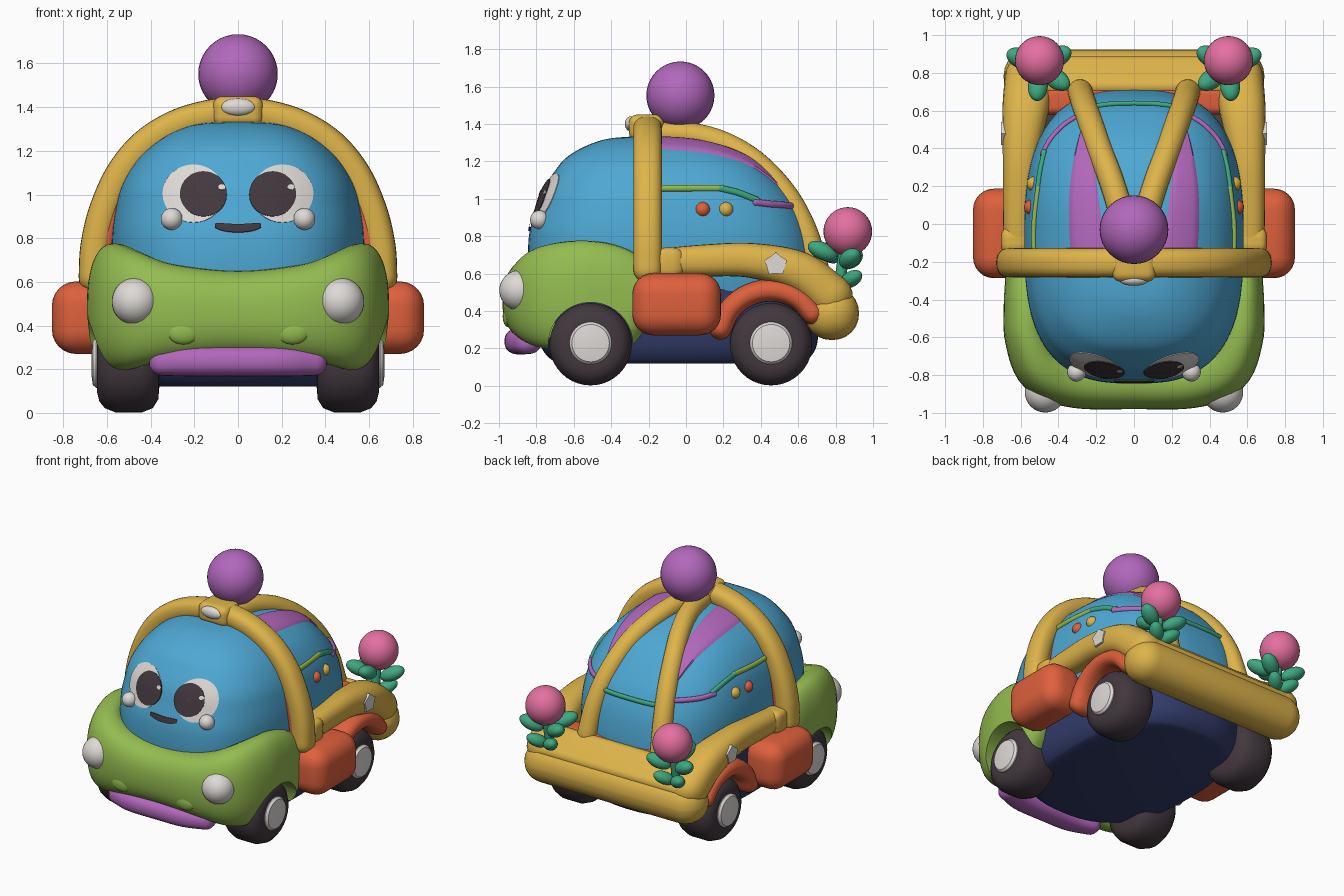
import bpy, bmesh
from math import sin, cos, pi, radians
from mathutils import Vector, Matrix
from mathutils.bvhtree import BVHTree

if "Cube" in bpy.data.objects:
    bpy.data.objects.remove(bpy.data.objects["Cube"])


def material(name, *rgb):
    col = [((c / 255 + 0.055) / 1.055) ** 2.4 for c in rgb] + [1]
    m = bpy.data.materials.new(name)
    m.use_nodes = True
    m.diffuse_color = col
    m.node_tree.nodes["Principled BSDF"].inputs["Base Color"].default_value = col
    return m


BLUE = material("sky blue", 78, 168, 212)
GREEN = material("leaf green", 148, 188, 80)
YELLOW = material("warm yellow", 222, 180, 74)
PURPLE = material("violet", 178, 104, 188)
ORANGE = material("coral orange", 222, 96, 60)
PINK = material("pink", 228, 112, 160)
TEAL = material("teal green", 62, 168, 128)
DARK = material("charcoal", 66, 56, 62)
WHITE = material("off white", 222, 218, 214)
NAVY = material("navy", 50, 60, 106)


def finish(name, bm, mat):
    bmesh.ops.recalc_face_normals(bm, faces=bm.faces)
    me = bpy.data.meshes.new(name)
    bm.to_mesh(me)
    bm.free()
    me.materials.append(mat)
    ob = bpy.data.objects.new(name, me)
    bpy.context.scene.collection.objects.link(ob)
    smooth(ob)
    return ob


def smooth(ob):
    bpy.ops.object.select_all(action="DESELECT")
    bpy.context.view_layer.objects.active = ob
    ob.select_set(True)
    bpy.ops.object.shade_smooth_by_angle(angle=radians(40))


def spline(pts, sub=6):
    """Catmull-Rom interpolation of tuples of any length."""
    v = [Vector(p) for p in pts]
    v = [2 * v[0] - v[1]] + v + [2 * v[-1] - v[-2]]
    out = []
    for a, b, c, d in zip(v, v[1:], v[2:], v[3:]):
        for i in range(sub):
            t = i / sub
            out.append(0.5 * (2 * b + (c - a) * t + (2 * a - 5 * b + 4 * c - d) * t * t
                              + (3 * b - a - 3 * c + d) * t ** 3))
    return out + [v[-2]]


def oval(n, e):
    def p(c):
        return (1 if c > 0 else -1) * abs(c) ** (2 / e)
    return [(p(cos(2 * pi * i / n)), p(sin(2 * pi * i / n))) for i in range(n)]


def skin(name, rings, mat):
    bm = bmesh.new()
    loops = [[bm.verts.new(p) for p in r] for r in rings]
    n = len(loops[0])
    for a, b in zip(loops, loops[1:]):
        for i in range(n):
            bm.faces.new((a[i], a[(i + 1) % n], b[(i + 1) % n], b[i]))
    bm.faces.new(loops[0])
    bm.faces.new(loops[-1])
    return finish(name, bm, mat)


def tube(name, mat, pts, hint=(0, 0, 1), e=2, n=24):
    """Sweep an oval along points (x, y, z, side radius, up radius), with round ends."""
    s = spline(pts)
    c = [Vector(p[:3]) for p in s]
    last = len(c) - 1
    caps = [radians(a) for a in (80, 60, 40, 20)]
    steps = [(0, -a) for a in caps] + [(i, 0) for i in range(last + 1)] + [(last, a) for a in caps[::-1]]
    rings = []
    for i, a in steps:
        t = (c[min(i + 1, last)] - c[max(i - 1, 0)]).normalized()
        side = t.cross(Vector(hint)).normalized()
        up = side.cross(t)
        ra, rb = s[i][3], s[i][4]
        o = c[i] + t * min(ra, rb) * sin(a)
        rings.append([o + (side * ra * u + up * rb * w) * cos(a) for u, w in oval(n, e)])
    return skin(name, rings, mat)


def loft(name, mat, rows, e):
    """Stack ovals given as (z, front y, back y, half width)."""
    return skin(name, [[(w * u, (f + b) / 2 + (b - f) / 2 * v, z) for u, v in oval(72, e)]
                       for z, f, b, w in spline(rows)], mat)


def ball(name, mat, loc, r, scale=(1, 1, 1), rot=None):
    bm = bmesh.new()
    m = Matrix.Translation(loc) @ (rot or Matrix()) @ Matrix.Diagonal((*scale, 1))
    bmesh.ops.create_uvsphere(bm, u_segments=32, v_segments=20, radius=r, matrix=m)
    return finish(name, bm, mat)


def rounded_box(name, mat, lo, hi, bevel, tilt=0):
    lo, hi = Vector(lo), Vector(hi)
    bm = bmesh.new()
    m = Matrix.Translation((lo + hi) / 2) @ Matrix.Rotation(tilt, 4, "X") @ Matrix.Diagonal((*(hi - lo), 1))
    bmesh.ops.create_cube(bm, size=1, matrix=m)
    bmesh.ops.bevel(bm, geom=bm.edges[:], offset=bevel, segments=6, profile=0.5, affect="EDGES")
    return finish(name, bm, mat)


def lathe_x(name, mat, y, z, s, profile, n=40):
    """Spin a (distance along x, radius) profile about a sideways axis."""
    return skin(name, [[(s * x, y + r * cos(2 * pi * i / n), z + r * sin(2 * pi * i / n))
                        for i in range(n)] for x, r in profile], mat)


def mirrored(pts):
    return [(-p[0], *p[1:]) for p in pts[:0:-1]] + pts


# Cabin dome and underbody
dome = loft("cabin_dome", BLUE, [
    (0.45, -0.80, 0.69, 0.55), (0.6, -0.84, 0.71, 0.575), (0.8, -0.84, 0.68, 0.58), (0.95, -0.80, 0.62, 0.56),
    (1.05, -0.765, 0.55, 0.53), (1.15, -0.70, 0.46, 0.47), (1.22, -0.64, 0.37, 0.40),
    (1.28, -0.54, 0.24, 0.31), (1.32, -0.42, 0.08, 0.2), (1.335, -0.26, -0.1, 0.06)], 2.8)
loft("underbody", NAVY, [(0.12, -0.66, 0.60, 0.47), (0.14, -0.72, 0.65, 0.51), (0.22, -0.78, 0.70, 0.55),
                         (0.4, -0.82, 0.71, 0.57), (0.6, -0.82, 0.69, 0.565)], 2.5)
bm = bmesh.new()
bm.from_mesh(dome.data)
tree = BVHTree.FromBMesh(bm)
bm.free()


def hit(origin, direction, lift):
    p, nrm, *_ = tree.ray_cast(Vector(origin), Vector(direction).normalized())
    return p + (nrm if nrm.dot(Vector(direction)) > 0 else -nrm) * lift


def patch(name, mat, grid):
    """Thin painted plate from rows of surface points."""
    bm = bmesh.new()
    rows = [[bm.verts.new(p) for p in r] for r in grid]
    for a, b in zip(rows, rows[1:]):
        for i in range(len(a) - 1):
            bm.faces.new((a[i], a[i + 1], b[i + 1], b[i]))
    bmesh.ops.remove_doubles(bm, verts=bm.verts, dist=1e-5)
    return finish(name, bm, mat)


def face_disc(name, mat, x, z, rx, rz, lift):
    # Last row folds back into the dome to close the rim
    rows = [(0.01, lift), (0.35, lift), (0.7, lift), (1, lift), (1, -0.01)]
    patch(name, mat, [[hit((x + rx * k * cos(pi * i / 16), -0.2, z + rz * k * sin(pi * i / 16)), (0, -1, 0), h)
                       for i in range(33)] for k, h in rows])


# Front fender wrapping around the nose, with wheel wells cut out
half = [(0, -0.83, 0.455, 0.15, 0.195), (0.3, -0.825, 0.46, 0.15, 0.22), (0.48, -0.765, 0.47, 0.142, 0.27),
        (0.56, -0.6, 0.48, 0.125, 0.295), (0.572, -0.44, 0.47, 0.118, 0.29), (0.572, -0.29, 0.42, 0.11, 0.26)]
fender = tube("front_fender", GREEN, mirrored(half), e=2.35, n=36)
for s in (-1, 1):
    well = lathe_x("wheel_well_cutter", GREEN, -0.51, 0.22, s, [(0.36, 0.226), (0.9, 0.226)])
    well.hide_render = True
    mod = fender.modifiers.new("well", "BOOLEAN")
    mod.operation, mod.solver, mod.object = "DIFFERENCE", "EXACT", well
    bpy.context.view_layer.objects.active = fender
    bpy.ops.object.modifier_apply(modifier="well")
    bpy.data.objects.remove(well)
smooth(fender)
tube("front_bumper", PURPLE, mirrored([(0, -0.885, 0.237, 0.085, 0.07), (0.2, -0.88, 0.237, 0.085, 0.07),
                                       (0.345, -0.845, 0.232, 0.07, 0.062)]), e=2.4)

# Roof arch, its liner and the badge on top
arch = [(0, 1.375), (0.14, 1.362), (0.29, 1.315), (0.43, 1.225), (0.54, 1.09), (0.615, 0.92),
        (0.652, 0.76), (0.66, 0.62)]
tube("roof_arch", YELLOW, mirrored([(x, -0.205, z, 0.07, 0.077) for x, z in arch]), hint=(0, 1, 0), e=2.4)
tube("roof_arch_liner", ORANGE, mirrored([(x * 0.94, -0.205, z - 0.035, 0.05, 0.065) for x, z in arch]), hint=(0, 1, 0))
rounded_box("arch_bracket", YELLOW, (-0.115, -0.305, 1.31), (0.115, -0.12, 1.45), 0.045)
ball("arch_badge", WHITE, (0, -0.295, 1.40), 0.08, (1, 0.4, 0.5))
ball("roof_ball", PURPLE, (0, -0.03, 1.552), 0.182)

# Rear bumper, sloping deck and the panel under it
rounded_box("rear_bumper", YELLOW, (-0.69, 0.635, 0.245), (0.69, 0.925, 0.53), 0.138)
rounded_box("rear_deck", YELLOW, (-0.58, 0.655, 0.46), (0.58, 0.895, 0.59), 0.05, radians(-40))
rounded_box("rear_panel", ORANGE, (-0.5, 0.58, 0.44), (0.5, 0.725, 0.63), 0.04)

# Mouth
patch("mouth", DARK, [[hit((0.105 * u, -0.2, 0.845 + 0.012 * u * u + h * (1 - 0.5 * u ** 4)), (0, -1, 0), lift)
                       for u in [i / 8 - 1 for i in range(17)]]
                      for h, lift in ((-0.019, -0.005), (-0.018, 0.008), (0, 0.01), (0.018, 0.008), (0.019, -0.005))])

for s, side in ((-1, "right"), (1, "left")):
    def named(part):
        return side + "_" + part

    # Wheels
    for y, end in ((-0.51, "front"), (0.455, "rear")):
        lathe_x(named(end + "_tyre"), DARK, y, 0.222, s, [
            (0.36, 0.1), (0.365, 0.16), (0.39, 0.2), (0.44, 0.22), (0.56, 0.22), (0.61, 0.2), (0.635, 0.17),
            (0.645, 0.13), (0.64, 0.08)])
        lathe_x(named(end + "_hub"), WHITE, y, 0.228, s, [(0.6, 0.113), (0.65, 0.113), (0.665, 0.1), (0.672, 0.05)])
    tube(named("rear_wheel_arch"), ORANGE, [
        (s * 0.585, 0.45 - 0.275 * cos(a), 0.235 + 0.275 * sin(a), 0.06, 0.1)
        for a in [radians(d) for d in range(15, 150, 22)]], hint=(1, 0, 0), e=2.4)

    # Side pods, lamps and grille bumps
    x0, x1 = sorted((s * 0.56, s * 0.852))
    rounded_box(named("side_pod"), ORANGE, (x0, -0.287, 0.27), (x1, 0.187, 0.602), 0.11)
    ball(named("headlamp"), WHITE, (s * 0.47, -0.89, 0.51), 0.108)
    ball(named("grille_bump"), GREEN, (s * 0.25, -0.95, 0.37), 0.075, (1, 0.4, 0.75))

    # Side rail widening towards the back, clamp and roof strut
    tube(named("side_rail"), YELLOW, [
        (s * 0.615, -0.12, 0.66, 0.075, 0.075), (s * 0.612, 0.1, 0.67, 0.082, 0.085),
        (s * 0.6, 0.35, 0.67, 0.095, 0.093), (s * 0.575, 0.6, 0.61, 0.122, 0.11),
        (s * 0.55, 0.77, 0.48, 0.135, 0.12)], e=2.4)
    tube(named("rail_clamp"), YELLOW, [(s * 0.63, -0.11, 0.66, 0.075, 0.08), (s * 0.63, -0.07, 0.66, 0.075, 0.08)], e=4)
    tube(named("roof_strut"), YELLOW, [
        (s * x, y, z, 0.066, 0.066) for x, y, z in (
            (0.04, -0.12, 1.35), (0.07, 0.06, 1.335), (0.12, 0.23, 1.28), (0.18, 0.39, 1.175),
            (0.23, 0.535, 1.015), (0.265, 0.635, 0.83), (0.285, 0.7, 0.62))])

    # Star plate on the rail
    star = [(0.48 + r * sin(pi * i / 5), 0.65 + r * cos(pi * i / 5)) for i, r in enumerate([0.064, 0.05] * 5)]
    skin(named("rail_star"), [[(s * x, y, z) for y, z in star] for x in (0.67, 0.703)], WHITE)

    # Eyes and cheeks
    face_disc(named("eye_white"), WHITE, s * 0.203, 1.003, 0.14, 0.132, 0.005)
    face_disc(named("pupil"), DARK, s * 0.157, 1.0, 0.106, 0.102, 0.009)
    face_disc(named("eye_glint"), WHITE, s * 0.157 + 0.083, 1.03, 0.016, 0.012, 0.012)
    ball(named("cheek"), WHITE, hit((s * 0.3, -0.2, 0.885), (0, -1, 0), 0.01), 0.05)

    # Roof stripe tapering towards the back
    rows = []
    for i in range(25):
        t = i / 24
        outer, inner = 0.345 + 0.07 * t - 0.16 * t ** 2.2, 0.14 + 0.1 * t
        rows.append([hit((s * (inner + (outer - inner) * k / 8), -0.15 + 0.73 * t, 0.7), (0, 0, 1),
                         0.008 if 0 < k < 8 else -0.005) for k in range(9)])
    patch(named("roof_stripe"), PURPLE, rows)

    # Belt line around the cabin in three colours
    for part, mat, path in (
            ("belt_front", GREEN, [(-0.15, 1.055), (0.0, 1.055), (0.19, 1.055)]),
            ("belt_middle", TEAL, [(0.18, 1.055), (0.28, 1.03), (0.38, 0.99)]),
            ("belt_rear", PURPLE, [(0.37, 0.98), (0.45, 0.97), (0.52, 0.965), (0.56, 0.96)])):
        tube(named(part), mat, [(*hit((0, y, z), (s, 0, 0), 0.003), 0.014, 0.018) for y, z in path], n=12)
    tube(named("belt_back"), TEAL, [(*hit((s * x, 0, 0.92), (0, 1, 0), 0.004), 0.014, 0.016)
                                    for x in (0, 0.1, 0.2, 0.28)], n=12)

    # Cabin side buttons
    for part, mat, y in (("front_button", ORANGE, 0.09), ("rear_button", YELLOW, 0.215)):
        ball(named(part), mat, hit((0, y, 0.945), (s, 0, 0), -0.014), 0.04)

    # Tail flower
    ball(named("flower"), PINK, (s * 0.5, 0.865, 0.825), 0.13)
    tube(named("flower_stem"), TEAL, [(s * 0.5, 0.82, 0.54, 0.03, 0.03), (s * 0.5, 0.85, 0.74, 0.03, 0.03)],
         hint=(1, 0, 0), n=12)
    for k, (deg, r, z, size) in enumerate(((25, 0.11, 0.68, 0.085), (150, 0.11, 0.68, 0.085), (215, 0.11, 0.71, 0.085),
                                           (275, 0.1, 0.72, 0.085), (45, 0.075, 0.57, 0.075),
                                           (135, 0.075, 0.57, 0.075))):
        a = radians(deg if s > 0 else 180 - deg)
        ball(named("leaf_%d" % (k + 1)), TEAL, (s * 0.5 + r * cos(a), 0.83 + r * sin(a), z), size, (1, 0.62, 0.55),
             Matrix.Rotation(a, 4, "Z") @ Matrix.Rotation(radians(-25), 4, "Y"))
